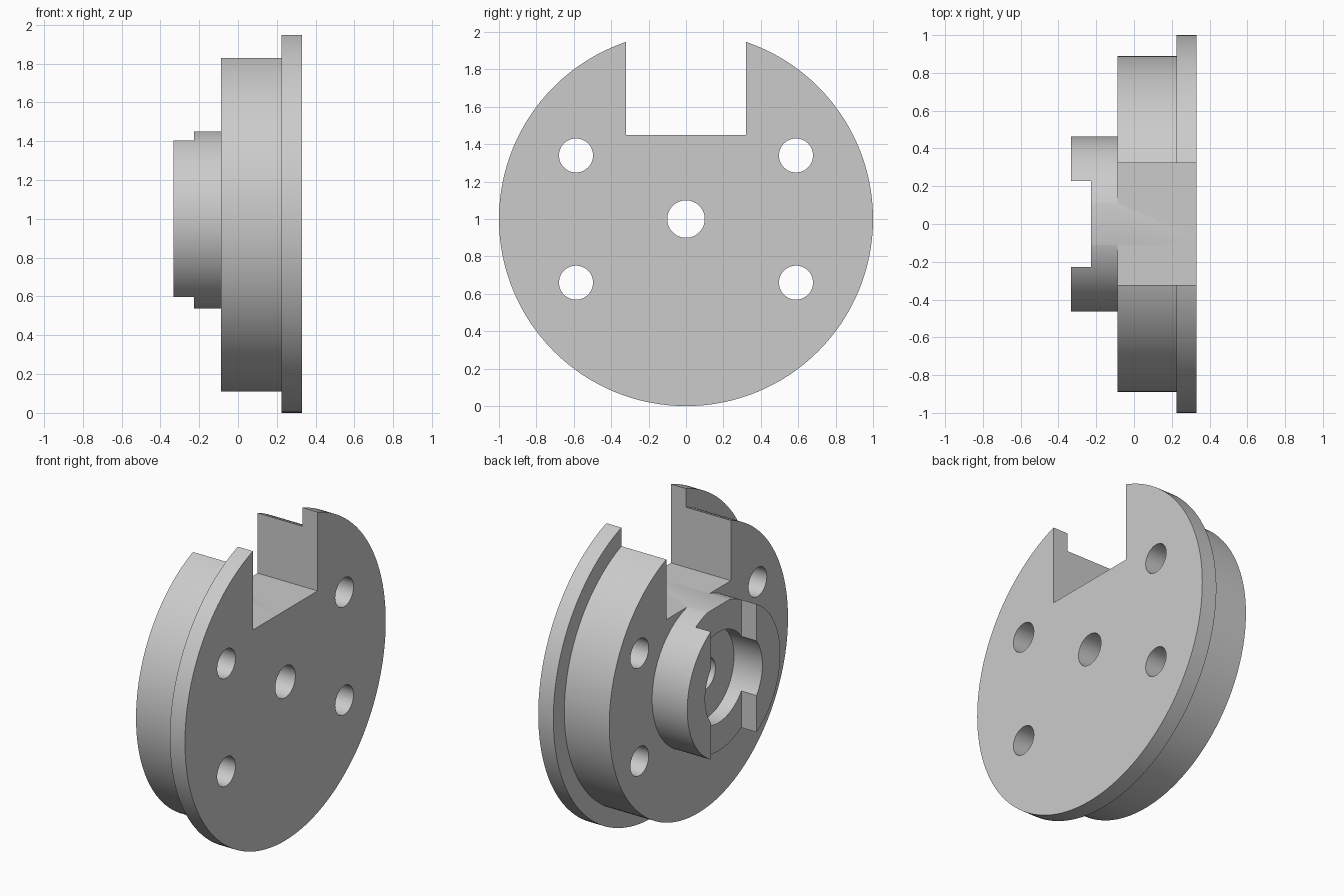
import bpy, bmesh, math
from mathutils import Matrix, Vector

cube = bpy.data.objects.get("Cube")
if cube:
    bpy.data.objects.remove(cube, do_unlink=True)

grey = bpy.data.materials.new("plain_grey")
grey.use_nodes = True
grey.diffuse_color = (0.6, 0.6, 0.6, 1)
grey.node_tree.nodes["Principled BSDF"].inputs["Base Color"].default_value = (0.6, 0.6, 0.6, 1)

CENTRE = Vector((0, 0, 1))


def add_object(name, bm):
    bmesh.ops.recalc_face_normals(bm, faces=bm.faces)
    mesh = bpy.data.meshes.new(name)
    bm.to_mesh(mesh)
    bm.free()
    mesh.materials.append(grey)
    obj = bpy.data.objects.new(name, mesh)
    bpy.context.collection.objects.link(obj)
    return obj


def lathe(name, profile, steps=128):
    """Turn a closed (x, radius) outline around the x axis."""
    bm = bmesh.new()
    verts = [bm.verts.new((x, 0, 1 + r)) for x, r in profile]
    edges = [bm.edges.new((v, verts[(i + 1) % len(verts)])) for i, v in enumerate(verts)]
    bmesh.ops.spin(bm, geom=verts + edges, cent=CENTRE, axis=(1, 0, 0),
                   angle=math.tau, steps=steps, use_merge=True)
    bmesh.ops.remove_doubles(bm, verts=bm.verts, dist=1e-5)
    return add_object(name, bm)


def box(name, low, high):
    low, high = Vector(low), Vector(high)
    bm = bmesh.new()
    bmesh.ops.create_cube(bm, size=1, matrix=Matrix.Translation((low + high) / 2)
                          @ Matrix.Diagonal((*(high - low), 1)))
    return add_object(name, bm)


def pin(name, y, z, radius):
    bm = bmesh.new()
    bmesh.ops.create_cone(bm, cap_ends=True, segments=48, radius1=radius, radius2=radius, depth=2,
                          matrix=Matrix.Translation((0, y, z)) @ Matrix.Rotation(math.pi / 2, 4, 'Y'))
    return add_object(name, bm)


# Stepped disc: flange, body, hub, counterbore and central hole
disc = lathe("flanged_hub", [
    (0.33, 0.1), (0.33, 1.0), (0.225, 1.0), (0.225, 0.89), (-0.088, 0.89),
    (-0.088, 0.463), (-0.333, 0.463), (-0.333, 0.285), (-0.135, 0.285), (-0.135, 0.1)])

# Rim notch, hub slot and bolt holes
cutters = [box("notch_cutter", (-1, -0.322, 1.45), (1, 0.322, 2.5)),
           box("slot_cutter", (-1, -0.227, 0.2), (-0.227, 0.227, 1.8))]
cutters += [pin("bolt_hole_cutter", y, 1 + dz, 0.091)
            for y in (-0.588, 0.588) for dz in (-0.34, 0.34)]

for cutter in cutters:
    cutter.hide_render = True
    mod = disc.modifiers.new(cutter.name, 'BOOLEAN')
    mod.operation = 'DIFFERENCE'
    mod.solver = 'EXACT'
    mod.object = cutter

bpy.ops.object.select_all(action='DESELECT')
disc.select_set(True)
bpy.context.view_layer.objects.active = disc
for name in [m.name for m in disc.modifiers]:
    bpy.ops.object.modifier_apply(modifier=name)
for cutter in cutters:
    bpy.data.objects.remove(cutter, do_unlink=True)
bpy.ops.object.shade_smooth_by_angle(angle=math.radians(30))
